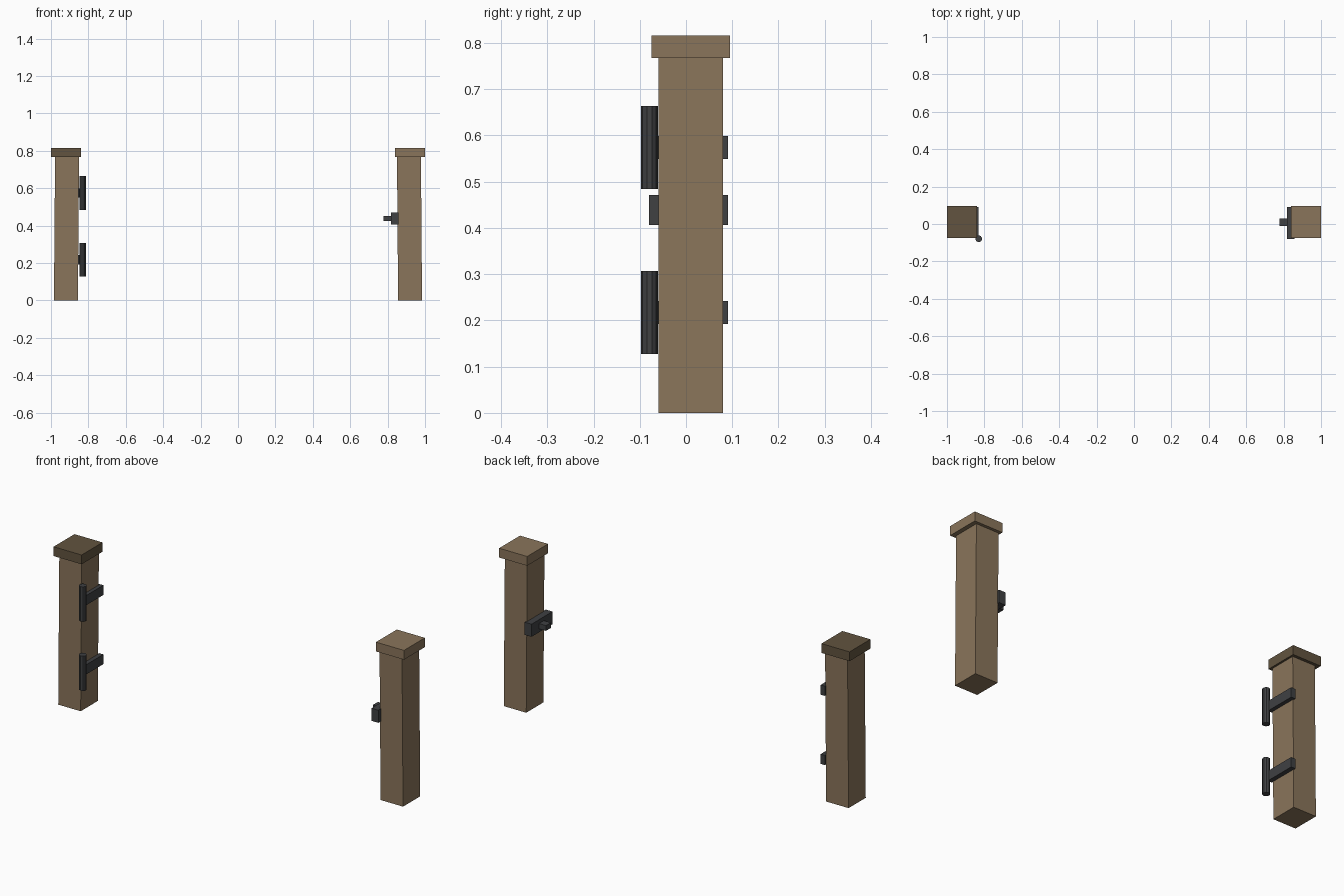
import bpy, bmesh, math
from mathutils import Matrix

if "Cube" in bpy.data.objects:
    bpy.data.objects.remove(bpy.data.objects["Cube"])


def material(name, rgb):
    m = bpy.data.materials.new(name)
    m.diffuse_color = (*rgb, 1)
    m.use_nodes = True
    m.node_tree.nodes["Principled BSDF"].inputs["Base Color"].default_value = m.diffuse_color
    return m


WOOD = material("weathered wood", (0.254, 0.178, 0.104))
DARK_WOOD = material("dark wood", (0.122, 0.088, 0.050))
IRON = material("dark iron", (0.050, 0.052, 0.055))


def finish(name, bm, mat):
    bmesh.ops.recalc_face_normals(bm, faces=bm.faces)
    mesh = bpy.data.meshes.new(name)
    bm.to_mesh(mesh)
    bm.free()
    mesh.materials.append(mat)
    ob = bpy.data.objects.new(name, mesh)
    bpy.context.collection.objects.link(ob)
    return ob


def box(name, lo, hi, mat, lean=0):
    """Box between two corners; lean shifts the top along x."""
    bm = bmesh.new()
    bmesh.ops.create_cube(bm, size=1)
    for v in bm.verts:
        top = v.co.z > 0
        v.co = [(a + b) / 2 + c * (b - a) for a, b, c in zip(lo, hi, v.co)]
        if top:
            v.co.x += lean
    return finish(name, bm, mat)


def barrel(name, x, y, z0, z1, r, mat):
    bm = bmesh.new()
    bmesh.ops.create_cone(bm, cap_ends=True, segments=10, radius1=r, radius2=r,
                          depth=z1 - z0,
                          matrix=Matrix.Translation((x, y, (z0 + z1) / 2)))
    return finish(name, bm, mat)


# Two slightly inward-leaning posts with square caps
for side, s, cap_mat in (("left", -1, DARK_WOOD), ("right", 1, WOOD)):
    xs = sorted((s * 0.856, s * 0.984))
    box(side + "_post", (xs[0], -0.06, 0), (xs[1], 0.08, 0.775), WOOD, lean=-s * 0.006)
    xs = sorted((s * 0.84, s * 1.0))
    box(side + "_post_cap", (xs[0], -0.075, 0.768), (xs[1], 0.095, 0.816), cap_mat)

# Hinges on the left post: strap and upright barrel
for label, z in (("lower", 0.217), ("upper", 0.574)):
    box(label + "_hinge_strap", (-0.856, -0.07, z - 0.025), (-0.832, 0.091, z + 0.025), IRON)
    barrel(label + "_hinge_barrel", -0.83, -0.079, z - 0.09, z + 0.09, 0.018, IRON)

# Latch on the right post: plate and bolt
box("latch_plate", (0.818, -0.08, 0.406), (0.857, 0.091, 0.471), IRON)
box("latch_bolt", (0.778, -0.01, 0.424), (0.82, 0.03, 0.451), IRON)
